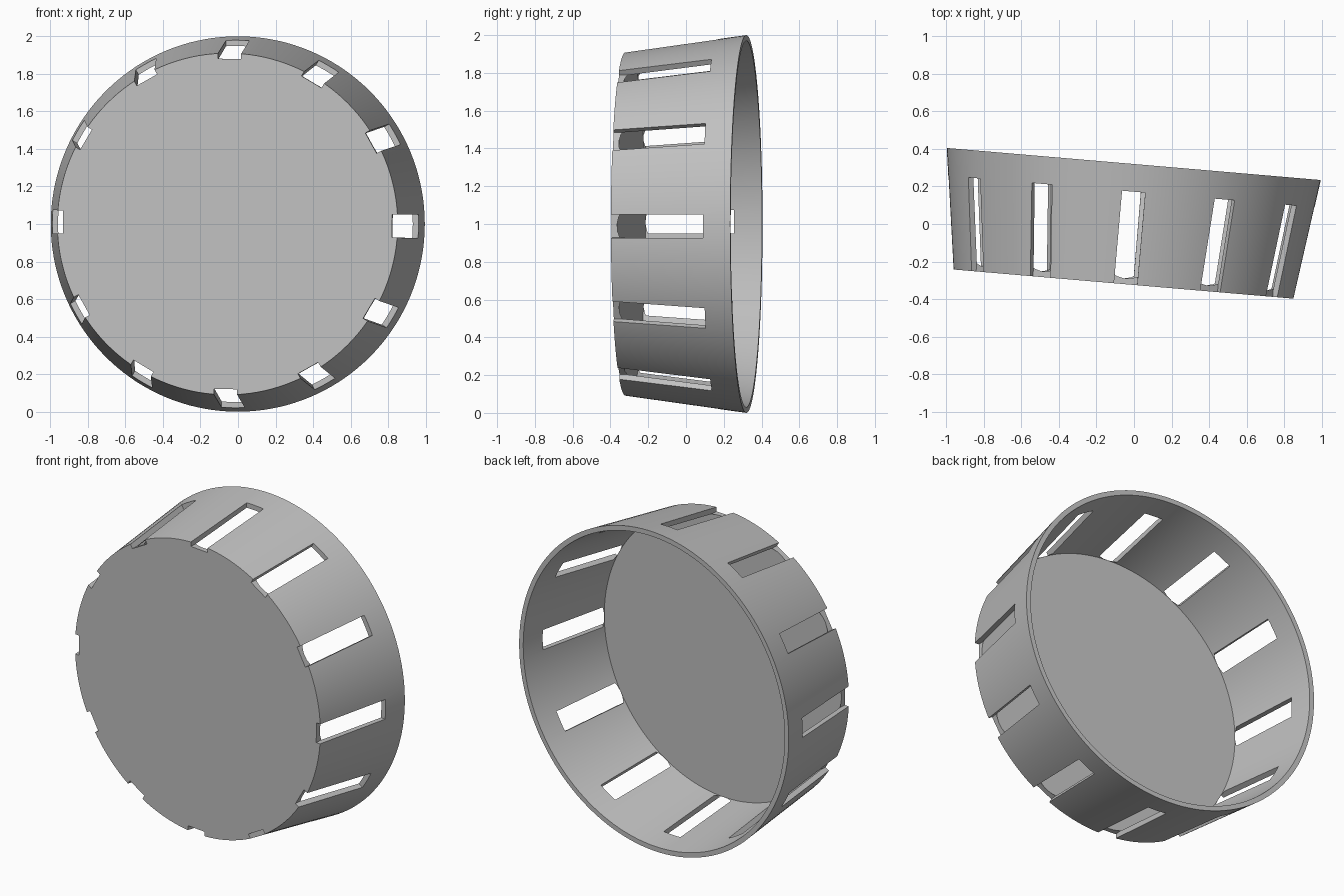
import bpy, bmesh, math
from mathutils import Matrix, Vector

if "Cube" in bpy.data.objects:
    bpy.data.objects.remove(bpy.data.objects["Cube"], do_unlink=True)

SEGMENTS, SLOTS = 144, 12
DEPTH, WALL = 0.642, 0.03
BASE_R, RIM_R = 0.91, 1.0

grey = bpy.data.materials.new("light grey")
grey.use_nodes = True
colour = (0.53, 0.53, 0.53, 1)
grey.diffuse_color = colour
grey.node_tree.nodes["Principled BSDF"].inputs["Base Color"].default_value = colour


def make_object(name, bm):
    bmesh.ops.recalc_face_normals(bm, faces=bm.faces)
    mesh = bpy.data.meshes.new(name)
    bm.to_mesh(mesh)
    bm.free()
    mesh.materials.append(grey)
    obj = bpy.data.objects.new(name, mesh)
    bpy.context.collection.objects.link(obj)
    return obj


# Tapered bowl: closed profile spun round its axis
bm = bmesh.new()
profile = [(BASE_R, 0), (RIM_R, DEPTH), (RIM_R - WALL, DEPTH), (BASE_R - WALL, WALL)]
rings = []
for r, h in profile:
    rings.append([bm.verts.new((r * math.cos(a), r * math.sin(a), h))
                  for a in (math.tau * i / SEGMENTS for i in range(SEGMENTS))])
for lower, upper in zip(rings, rings[1:]):
    for i in range(SEGMENTS):
        j = (i + 1) % SEGMENTS
        bm.faces.new((lower[i], lower[j], upper[j], upper[i]))
bm.faces.new(rings[0])
bm.faces.new(rings[-1])
bowl = make_object("slotted_bowl", bm)

# Ring of slot cutters, open through the base edge
bm = bmesh.new()
size = Vector((0.3, 0.124, 0.595))
for k in range(SLOTS):
    turn = Matrix.Rotation(math.radians(0.7) + math.tau * k / SLOTS, 4, "Z")
    place = Matrix.Translation((BASE_R - WALL + size.x / 2, 0, 0.495 - size.z / 2))
    bmesh.ops.create_cube(bm, size=1, matrix=turn @ place @ Matrix.Diagonal(size).to_4x4())
cutter = make_object("slot_cutters", bm)
cutter.hide_render = True

# Cut the slots and discard the cutters
cut = bowl.modifiers.new("slots", "BOOLEAN")
cut.operation, cut.solver, cut.object = "DIFFERENCE", "EXACT", cutter
bpy.ops.object.select_all(action="DESELECT")
bpy.context.view_layer.objects.active = bowl
bowl.select_set(True)
bpy.ops.object.modifier_apply(modifier=cut.name)
bpy.data.objects.remove(cutter, do_unlink=True)

# Lay the bowl on its side, base to the front and slightly turned
turn = Matrix.Rotation(math.radians(-4.9), 4, "Z") @ Matrix.Rotation(math.radians(-90), 4, "X")
bowl.matrix_world = Matrix.Translation((-0.056, -0.32, 1)) @ turn
bpy.ops.object.shade_smooth_by_angle(angle=math.radians(30))
